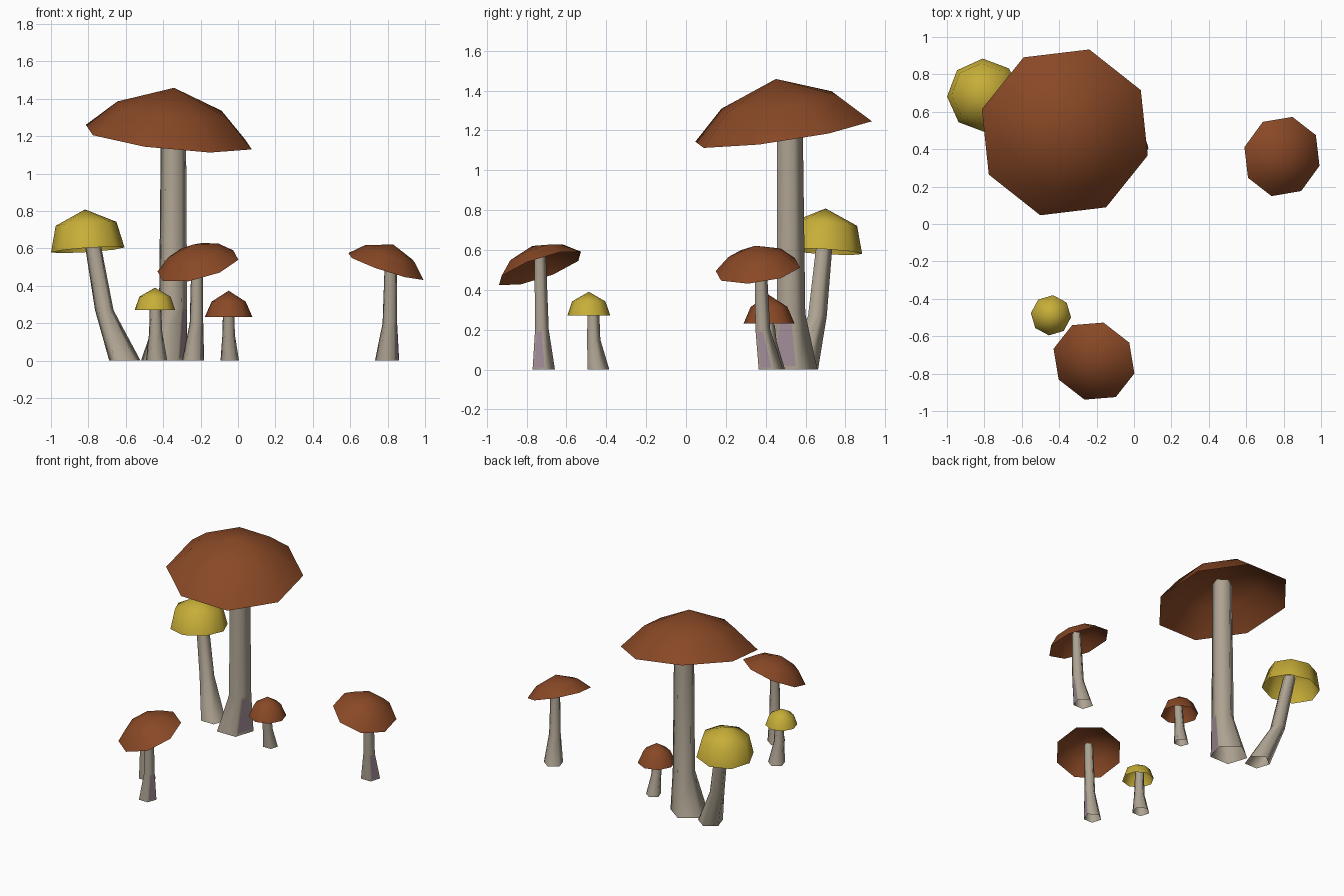
import bpy, bmesh, math
from mathutils import Vector

if "Cube" in bpy.data.objects:
    bpy.data.objects.remove(bpy.data.objects["Cube"])


def material(name, rgb):
    m = bpy.data.materials.new(name)
    m.diffuse_color = (*rgb, 1)
    m.use_nodes = True
    m.node_tree.nodes["Principled BSDF"].inputs["Base Color"].default_value = m.diffuse_color
    return m


BROWN = material("chestnut_brown", (0.25, 0.065, 0.019))
YELLOW = material("mustard_yellow", (0.57, 0.42, 0.04))
STEM = material("pale_grey_beige", (0.42, 0.365, 0.285))
LILAC = material("faint_lilac", (0.37, 0.27, 0.33))


def finish(bm, name, mats):
    me = bpy.data.meshes.new(name)
    bm.to_mesh(me)
    bm.free()
    for m in mats:
        me.materials.append(m)
    for p in me.polygons:
        p.use_smooth = True
    ob = bpy.data.objects.new(name, me)
    bpy.context.collection.objects.link(ob)
    return ob


def bridge(bm, lower, upper):
    n = len(lower)
    return [bm.faces.new((lower[i], lower[(i + 1) % n], upper[(i + 1) % n], upper[i]))
            for i in range(n)]


# Open eight-sided cap: rim ring, shoulder ring and apex, tilted by slopes
def cap(name, centre, slope, phase, rim, shoulder, height, mat):
    n = Vector((-slope[0], -slope[1], 1)).normalized()
    a = math.radians(phase)
    u = Vector((math.cos(a), math.sin(a), 0))
    u.z = slope[0] * u.x + slope[1] * u.y
    u.normalize()
    v = n.cross(u)
    bm = bmesh.new()
    rings = []
    for r, h in ((rim, 0), shoulder):
        ring = []
        for i in range(8):
            t = i * math.tau / 8
            ring.append(bm.verts.new(Vector(centre) + n * h
                                     + (u * math.cos(t) + v * math.sin(t)) * r))
        rings.append(ring)
    bridge(bm, *rings)
    apex = bm.verts.new(Vector(centre) + n * height)
    for i in range(8):
        bm.faces.new((rings[1][i], rings[1][(i + 1) % 8], apex))
    finish(bm, name, [mat])


# Open five-sided stem through (x, y, z, radius) sections
def stem(name, sections, patch=False):
    bm = bmesh.new()
    rings = []
    for x, y, z, r in sections:
        rings.append([bm.verts.new((x + r * math.cos(t), y + r * math.sin(t), z))
                      for t in (math.radians(18 + 72 * i) for i in range(5))])
    lower = bridge(bm, rings[0], rings[1])
    bridge(bm, rings[1], rings[2])
    if patch:  # faint blotch inset in the lower front-right face
        bm.normal_update()
        f = max(lower, key=lambda q: q.normal.dot(Vector((0.6, -0.8, 0))))
        bmesh.ops.inset_individual(bm, faces=[f], thickness=sections[1][3] * 0.35)
        f.material_index = 1
    finish(bm, name, [STEM, LILAC])


# Tall brown mushroom
cap("tall_cap", (-0.37, 0.49, 1.195), (-0.107, 0.147), -15.6, 0.465, (0.305, 0.15), 0.268, BROWN)
stem("tall_stem", [(-0.395, 0.53, 0, 0.13), (-0.347, 0.52, 0.28, 0.079),
                   (-0.345, 0.515, 1.32, 0.07)], True)

# Leaning yellow mushroom
cap("leaning_yellow_cap", (-0.803, 0.688, 0.592), (0.068, -0.06), 2, 0.197, (0.163, 0.14), 0.217, YELLOW)
stem("leaning_yellow_stem", [(-0.605, 0.575, 0, 0.088), (-0.715, 0.655, 0.27, 0.052),
                             (-0.785, 0.695, 0.67, 0.044)])

# Small yellow mushroom
cap("small_yellow_cap", (-0.444, -0.488, 0.272), (0, 0), -6, 0.108, (0.084, 0.07), 0.118, YELLOW)
stem("small_yellow_stem", [(-0.435, -0.445, 0, 0.06), (-0.44, -0.467, 0.15, 0.037),
                           (-0.442, -0.468, 0.33, 0.031)])

# Front brown mushroom
cap("front_brown_cap", (-0.214, -0.733, 0.508), (0.25, 0.345), -17, 0.228, (0.15, 0.071), 0.122, BROWN)
stem("front_brown_stem", [(-0.24, -0.72, 0, 0.062), (-0.222, -0.727, 0.2, 0.038),
                          (-0.218, -0.735, 0.57, 0.032)], True)

# Right brown mushroom
cap("right_brown_cap", (0.791, 0.361, 0.503), (-0.327, 0.126), -14, 0.219, (0.145, 0.071), 0.125, BROWN)
stem("right_brown_stem", [(0.797, 0.42, 0, 0.068), (0.812, 0.382, 0.2, 0.041),
                          (0.817, 0.37, 0.56, 0.033)], True)

# Small brown mushroom
cap("small_brown_cap", (-0.05, 0.417, 0.232), (0, 0), -5, 0.128, (0.092, 0.083), 0.142, BROWN)
stem("small_brown_stem", [(-0.044, 0.445, 0, 0.052), (-0.05, 0.42, 0.14, 0.035),
                          (-0.05, 0.405, 0.31, 0.031)])
